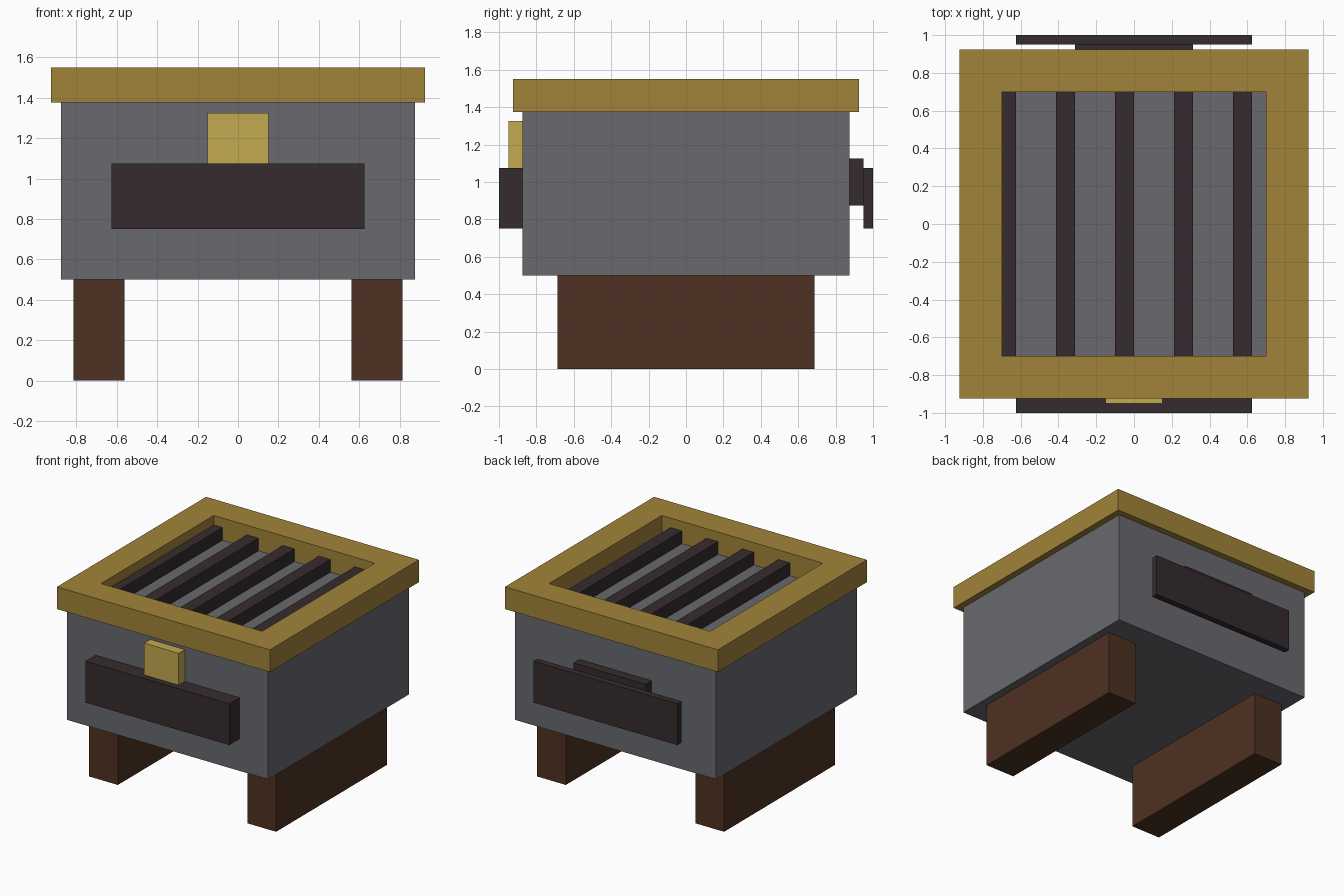
import bpy
import bmesh

if "Cube" in bpy.data.objects:
    bpy.data.objects.remove(bpy.data.objects["Cube"])


def material(name, rgb):
    # sRGB bytes to linear diffuse colour
    lin = [((c / 255 + 0.055) / 1.055) ** 2.4 for c in rgb]
    m = bpy.data.materials.new(name)
    m.diffuse_color = (*lin, 1)
    m.use_nodes = True
    m.node_tree.nodes["Principled BSDF"].inputs["Base Color"].default_value = m.diffuse_color
    return m


GREY = material("stone grey", (104, 105, 111))
GOLD = material("brass", (161, 132, 58))
LIGHT = material("light brass", (196, 170, 80))
DARK = material("dark iron", (53, 43, 45))
BROWN = material("brown wood", (78, 50, 34))


def make_object(name, bm, mat):
    bmesh.ops.recalc_face_normals(bm, faces=bm.faces)
    mesh = bpy.data.meshes.new(name)
    bm.to_mesh(mesh)
    bm.free()
    mesh.materials.append(mat)
    obj = bpy.data.objects.new(name, mesh)
    bpy.context.collection.objects.link(obj)
    return obj


def box(name, mat, x, y, z):
    """Box given by its (min, max) range on each axis."""
    bm = bmesh.new()
    bmesh.ops.create_cube(bm, size=1)
    for v in bm.verts:
        v.co = [r[0] if c < 0 else r[1] for c, r in zip(v.co, (x, y, z))]
    return make_object(name, bm, mat)


def square_frame(name, mat, outer, inner, z0, z1):
    """Square ring with a straight-sided opening."""
    bm = bmesh.new()
    corners = [(-1, -1), (1, -1), (1, 1), (-1, 1)]
    loops = [[bm.verts.new((sx * r, sy * r, z)) for sx, sy in corners]
             for r, z in ((outer, z0), (outer, z1), (inner, z1), (inner, z0))]
    for a, b in zip(loops, loops[1:] + loops[:1]):
        for i in range(4):
            j = (i + 1) % 4
            bm.faces.new((a[i], a[j], b[j], b[i]))
    return make_object(name, bm, mat)


# Main body and top rim
box("body", GREY, (-0.875, 0.875), (-0.875, 0.875), (0.5, 1.375))
square_frame("top_rim", GOLD, 0.925, 0.7, 1.375, 1.55)

# Runner legs
for side, x in (("left", (-0.8125, -0.5625)), ("right", (0.5625, 0.8125))):
    box(side + "_leg", BROWN, x, (-0.6875, 0.6875), (0, 0.5))

# Grate bars inside the rim
for i in range(5):
    x = -0.675 + 0.3125 * i
    box(f"grate_bar_{i + 1}", DARK, (x - 0.05, x + 0.05), (-0.7, 0.7), (1.375, 1.475))

# Front panel and latch
box("front_panel", DARK, (-0.625, 0.625), (-1, -0.875), (0.75, 1.075))
box("latch", LIGHT, (-0.15, 0.15), (-0.95, -0.875), (1.075, 1.325))

# Rear handle and its bracket
box("rear_bracket", DARK, (-0.3125, 0.3125), (0.875, 0.95), (0.875, 1.125))
box("rear_panel", DARK, (-0.625, 0.625), (0.95, 1), (0.75, 1.075))
